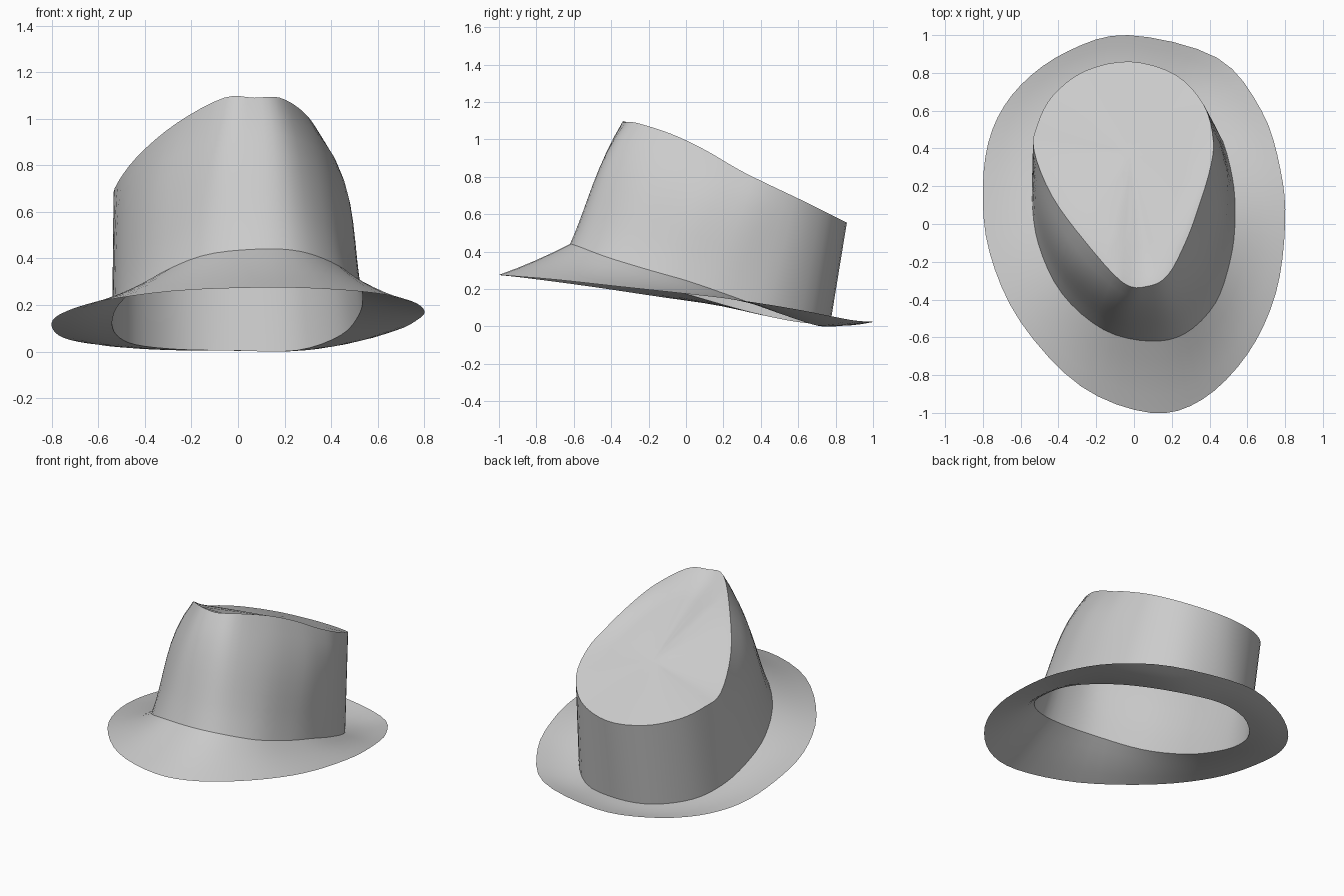
import bpy
from mathutils import Vector

if "Cube" in bpy.data.objects:
    bpy.data.objects.remove(bpy.data.objects["Cube"])

SUB = 4  # segments between control points

# Matching closed loops, starting at the front and running counter-clockwise
BRIM = [(.09, -1, .275), (.36, -.93, .27), (.60, -.69, .25), (.75, -.37, .215),
        (.80, 0, .175), (.775, .29, .14), (.675, .60, .09), (.44, .88, .035),
        (-.03, 1, .025), (-.35, .915, .02), (-.60, .735, .03), (-.75, .50, .06),
        (-.80, .20, .11), (-.765, -.15, .16), (-.60, -.52, .215), (-.28, -.86, .26)]
BASE = [(.08, -.62, .44), (.27, -.58, .43), (.43, -.42, .37), (.51, -.19, .30),
        (.535, .02, .24), (.52, .25, .16), (.44, .50, .07), (.25, .70, .005),
        (-.03, .77, .005), (-.26, .72, .01), (-.44, .56, .03), (-.52, .37, .07),
        (-.54, .15, .13), (-.505, -.11, .21), (-.38, -.37, .31), (-.16, -.56, .41)]
RIM = [(.07, -.33, 1.09), (.18, -.27, 1.09), (.28, -.08, 1.03), (.345, .10, .945),
       (.40, .28, .84), (.42, .44, .76), (.37, .63, .67), (.22, .79, .59),
       (-.02, .86, .555), (-.26, .81, .57), (-.43, .68, .61), (-.51, .53, .655),
       (-.53, .39, .70), (-.435, .15, .835), (-.265, -.085, .98), (-.06, -.31, 1.09)]


def smooth_loop(points):
    """Closed Catmull-Rom curve through the points."""
    p = [Vector(v) for v in points]
    n, out = len(p), []
    for i in range(n):
        a, b, c, d = p[i - 1], p[i], p[(i + 1) % n], p[(i + 2) % n]
        for k in range(SUB):
            t = k / SUB
            out.append(.5 * (2 * b + (c - a) * t + (2 * a - 5 * b + 4 * c - d) * t ** 2
                             + (3 * b - a - 3 * c + d) * t ** 3))
    for v in out:
        v.z = max(v.z, 0)
    return out


def loft(name, rings, tip=None):
    """Skin consecutive rings, optionally closed by a tip point."""
    n = len(rings[0])
    verts = [v for r in rings for v in r]
    faces = [(r * n + i, r * n + (i + 1) % n, (r + 1) * n + (i + 1) % n, (r + 1) * n + i)
             for r in range(len(rings) - 1) for i in range(n)]
    if tip is not None:
        last = (len(rings) - 1) * n
        faces += [(last + i, last + (i + 1) % n, len(verts)) for i in range(n)]
        verts.append(tip)
    mesh = bpy.data.meshes.new(name)
    mesh.from_pydata(verts, [], faces)
    obj = bpy.data.objects.new(name, mesh)
    bpy.context.collection.objects.link(obj)
    bpy.context.view_layer.objects.active = obj
    obj.select_set(True)
    bpy.ops.object.shade_smooth_by_angle(angle=.6)
    obj.select_set(False)
    return obj


brim, base, rim = (smooth_loop(p) for p in (BRIM, BASE, RIM))


def between(a, b, t, bulge=0, sag=0):
    """Ring at fraction t; bulge pushes the front half outwards."""
    ring = []
    for u, v in zip(a, b):
        w = u.lerp(v, t)
        out = Vector((w.x, w.y - .1, 0)).normalized()
        reach = .4 if out.x > 0 else .15
        front = min(1, max(0, (reach - u.y) / .5)) * (.45 + .55 * min(1, abs(out.x) * 1.5))
        w += out * bulge * front * 6.75 * t * t * (1 - t)
        w.z = max(0, w.z - sag * 4 * t * (1 - t))
        ring.append(w)
    return ring


# Brim, slightly concave towards the crown
loft("brim", [between(brim, base, k / 4, sag=.008) for k in range(5)])

# Crown wall, bulging a little near the top at the front
loft("crown_wall", [between(base, rim, k / 8, bulge=.045) for k in range(9)])

# Crown top, a shallow dish that is deeper towards the front
centre = Vector((-.02, .38, .77))


def dish(t):
    ring = [v.lerp(centre, t) for v in rim]
    if t > 0:
        for v in ring:
            drop = .03 if v.x > -.05 else .01
            v.z -= drop * min(1, max(0, (.6 - v.y) / .6)) * (1 - t)
    return ring


loft("crown_top", [dish(t) for t in (0, .08, .3, .55, .8)], centre)
